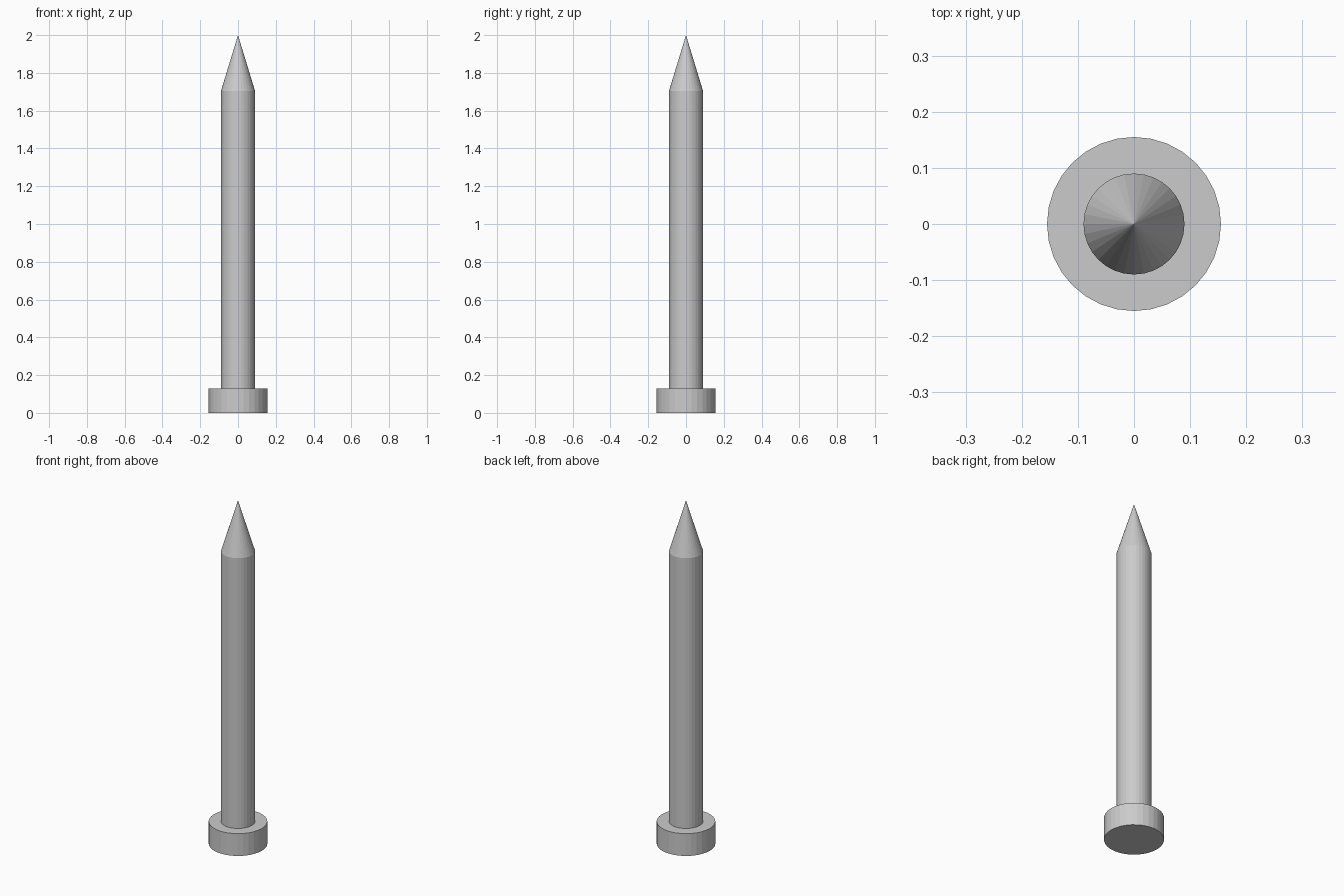
import bpy
import bmesh
from math import cos, sin, tau

if "Cube" in bpy.data.objects:
    bpy.data.objects.remove(bpy.data.objects["Cube"])

SIDES = 32
HEAD_R, HEAD_H = 0.155, 0.13
SHAFT_R, SHAFT_TOP, TIP_Z = 0.09, 1.705, 2.0


def ring(bm, radius, z):
    return [bm.verts.new((radius * cos(tau * i / SIDES), radius * sin(tau * i / SIDES), z))
            for i in range(SIDES)]


def turned(name, profile, tip_z=None):
    """Closed turned solid from (radius, z) rings, optionally ending in a point."""
    bm = bmesh.new()
    rings = [ring(bm, r, z) for r, z in profile]
    bm.faces.new(rings[0][::-1])
    for low, high in zip(rings, rings[1:]):
        for i in range(SIDES):
            j = (i + 1) % SIDES
            bm.faces.new((low[i], low[j], high[j], high[i]))
    if tip_z is None:
        bm.faces.new(rings[-1])
    else:
        tip = bm.verts.new((0, 0, tip_z))
        for i in range(SIDES):
            bm.faces.new((rings[-1][i], rings[-1][(i + 1) % SIDES], tip))
    mesh = bpy.data.meshes.new(name)
    bm.to_mesh(mesh)
    bm.free()
    obj = bpy.data.objects.new(name, mesh)
    bpy.context.collection.objects.link(obj)
    return obj


# Flat disc head standing on the ground
turned("nail_head", [(HEAD_R, 0), (HEAD_R, HEAD_H)])

# Straight shaft with its conical point, seated slightly into the head
turned("nail_shaft", [(SHAFT_R, HEAD_H - 0.01), (SHAFT_R, SHAFT_TOP)], TIP_Z)
